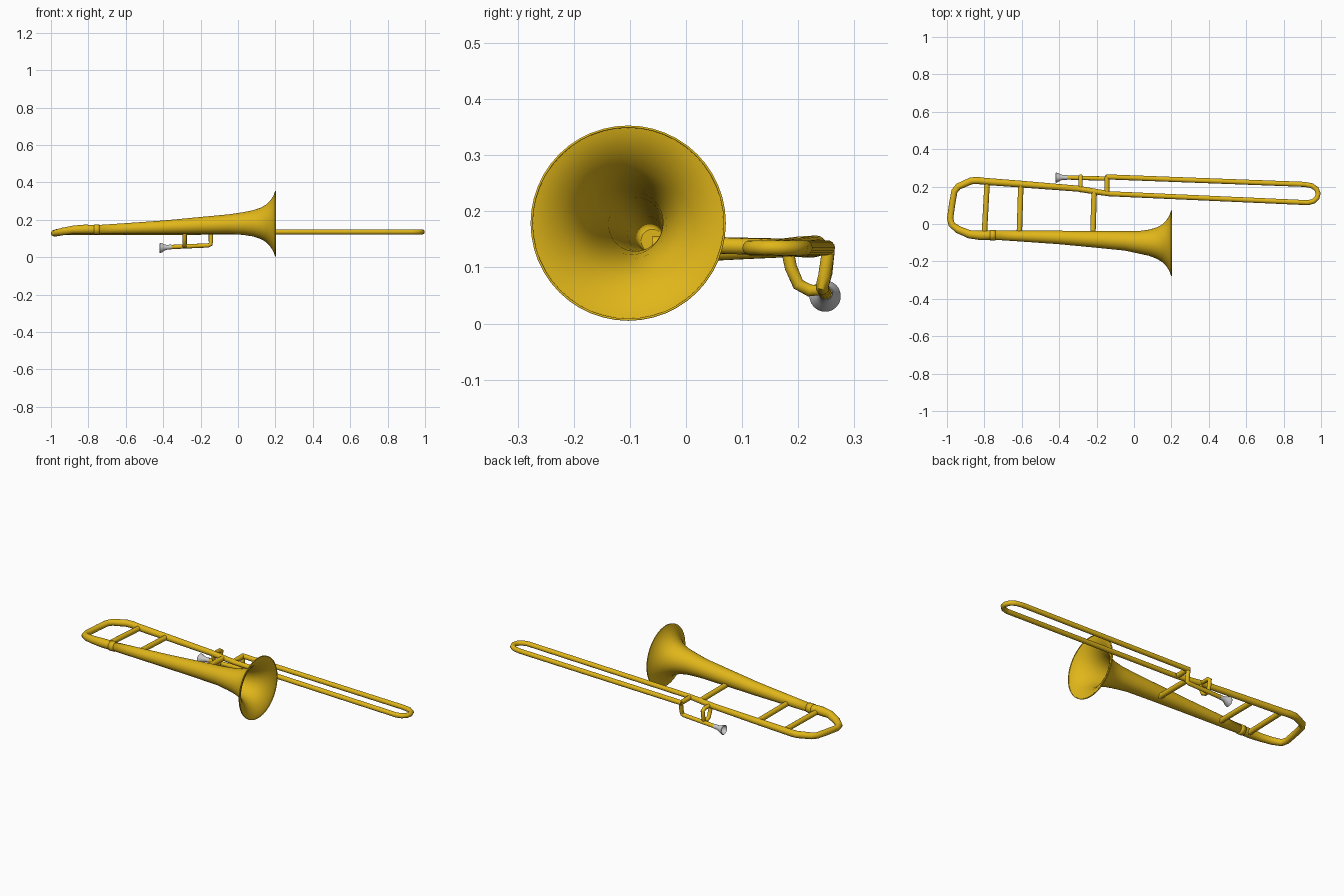
import bpy
import bmesh
import math
from mathutils import Vector

default_cube = bpy.data.objects.get("Cube")
if default_cube:
    bpy.data.objects.remove(default_cube, do_unlink=True)


def make_material(name, colour):
    material = bpy.data.materials.new(name)
    material.use_nodes = True
    material.diffuse_color = (*colour, 1)
    shader = material.node_tree.nodes["Principled BSDF"]
    shader.inputs["Base Color"].default_value = (*colour, 1)
    return material


brass = make_material("golden brass", (0.75, 0.47, 0.01))
silver = make_material("pale silver", (0.6, 0.6, 0.6))


def sweep(name, stations, material=brass, sides=16, capped=True, along_x=False, wall=0):
    """Sweep a circle along stations given as (x, y, z, radius)."""
    bm = bmesh.new()
    points = [Vector(s[:3]) for s in stations]
    normal = None
    rings = []
    for i, (point, station) in enumerate(zip(points, stations)):
        before = (point - points[i - 1]).normalized() if i else Vector()
        after = (points[i + 1] - point).normalized() if i + 1 < len(points) else Vector()
        tangent = Vector((1, 0, 0)) if along_x else (before + after).normalized()
        # carry the frame along the path so the tube does not twist
        if normal is None:
            normal = tangent.orthogonal()
        normal = (normal - tangent * normal.dot(tangent)).normalized()
        side = tangent.cross(normal)
        ring = []
        for k in range(sides):
            angle = math.tau * k / sides
            offset = normal * math.cos(angle) + side * math.sin(angle)
            ring.append(bm.verts.new(point + offset * station[3]))
        rings.append(ring)
    for lower, upper in zip(rings, rings[1:]):
        for k in range(sides):
            n = (k + 1) % sides
            bm.faces.new((lower[k], lower[n], upper[n], upper[k]))
    if capped:
        bm.faces.new(rings[0][::-1])
        bm.faces.new(rings[-1])
    mesh = bpy.data.meshes.new(name)
    bm.to_mesh(mesh)
    bm.free()
    mesh.materials.append(material)
    obj = bpy.data.objects.new(name, mesh)
    bpy.context.collection.objects.link(obj)
    if wall:
        shell = obj.modifiers.new("wall", "SOLIDIFY")
        shell.thickness = wall
        shell.offset = -1
    bpy.ops.object.select_all(action="DESELECT")
    obj.select_set(True)
    bpy.context.view_layer.objects.active = obj
    bpy.ops.object.shade_smooth_by_angle(angle=math.radians(50))
    return obj


def tube(name, path, radius):
    """Tube of constant radius through a list of points."""
    return sweep(name, [(*point, radius) for point in path])


# Flared bell, hollow with a thin wall
sweep("bell", [
    (-0.75, -0.06, 0.148, 0.024), (-0.6, -0.065, 0.153, 0.029),
    (-0.4, -0.072, 0.16, 0.036), (-0.2, -0.082, 0.17, 0.045),
    (-0.05, -0.09, 0.177, 0.052), (0.03, -0.098, 0.18, 0.061),
    (0.08, -0.1, 0.181, 0.07), (0.12, -0.102, 0.181, 0.083),
    (0.15, -0.103, 0.181, 0.1), (0.172, -0.103, 0.18, 0.122),
    (0.186, -0.103, 0.179, 0.143), (0.194, -0.103, 0.179, 0.161),
    (0.198, -0.103, 0.179, 0.174), (0.203, -0.103, 0.179, 0.174),
], sides=48, capped=False, along_x=True, wall=0.004)

# Collar where the bell meets the tuning slide
sweep("bell_collar", [
    (-0.77, -0.06, 0.148, 0.027), (-0.74, -0.06, 0.148, 0.027),
], sides=24, capped=False, wall=0.005)

# Bent tuning slide at the rear
sweep("tuning_slide", [
    (-0.75, -0.06, 0.148, 0.024), (-0.82, -0.061, 0.149, 0.025),
    (-0.88, -0.055, 0.147, 0.022), (-0.94, -0.03, 0.137, 0.02),
    (-0.975, -0.003, 0.129, 0.018), (-0.983, 0.03, 0.128, 0.017),
    (-0.972, 0.11, 0.132, 0.017), (-0.96, 0.175, 0.135, 0.017),
    (-0.94, 0.2, 0.137, 0.018), (-0.87, 0.231, 0.138, 0.019),
    (-0.83, 0.232, 0.138, 0.019), (-0.78, 0.226, 0.137, 0.018),
])

# Long tube from the tuning slide to the hand slide
sweep("neck_tube", [
    (-0.8, 0.228, 0.137, 0.019), (-0.6, 0.213, 0.136, 0.018),
    (-0.3, 0.189, 0.135, 0.016), (-0.2, 0.172, 0.135, 0.015),
    (-0.13, 0.162, 0.135, 0.014),
])

# Hand slide with its rounded end bow
level = 0.135
bow = [(0.93, 0.114), (0.96, 0.122), (0.979, 0.14), (0.985, 0.163),
       (0.975, 0.188), (0.95, 0.205), (0.91, 0.212)]
tube("hand_slide", [(x, y, level) for x, y in [(-0.14, 0.162), *bow, (-0.15, 0.252)]], 0.0135)

# Cross braces between bell and neck tube
for name, front, back in (
    ("rear_brace", (-0.8, -0.05), (-0.785, 0.225)),
    ("middle_brace", (-0.613, -0.05), (-0.605, 0.212)),
    ("front_brace", (-0.22, -0.06), (-0.213, 0.172)),
):
    tube(name, [(*front, 0.142), (*back, 0.136)], 0.0145)

# Mouth pipe turning up into the hand slide
tube("mouth_pipe", [
    (-0.37, 0.249, 0.054), (-0.16, 0.243, 0.063), (-0.147, 0.243, 0.068),
    (-0.145, 0.247, 0.085), (-0.145, 0.253, 0.125),
], 0.0115)
tube("slide_crossbar", [(-0.145, 0.162, level), (-0.145, 0.254, level)], 0.0135)

# Looped grip between neck tube and mouth pipe
tube("grip_loop", [(-0.285, y, z) for y, z in [
    (0.18, 0.133), (0.187, 0.1), (0.2, 0.07), (0.22, 0.059), (0.243, 0.06),
    (0.25, 0.09), (0.255, 0.125), (0.24, 0.135), (0.18, level),
]], 0.011)

# Silver mouthpiece with an open cup
sweep("mouthpiece", [
    (-0.355, 0.249, 0.055, 0.0125), (-0.38, 0.249, 0.053, 0.013),
    (-0.395, 0.249, 0.051, 0.018), (-0.405, 0.248, 0.05, 0.024),
    (-0.416, 0.248, 0.049, 0.028), (-0.419, 0.248, 0.049, 0.025),
    (-0.405, 0.248, 0.05, 0.02), (-0.385, 0.249, 0.053, 0.006),
], material=silver, sides=20, along_x=True)
